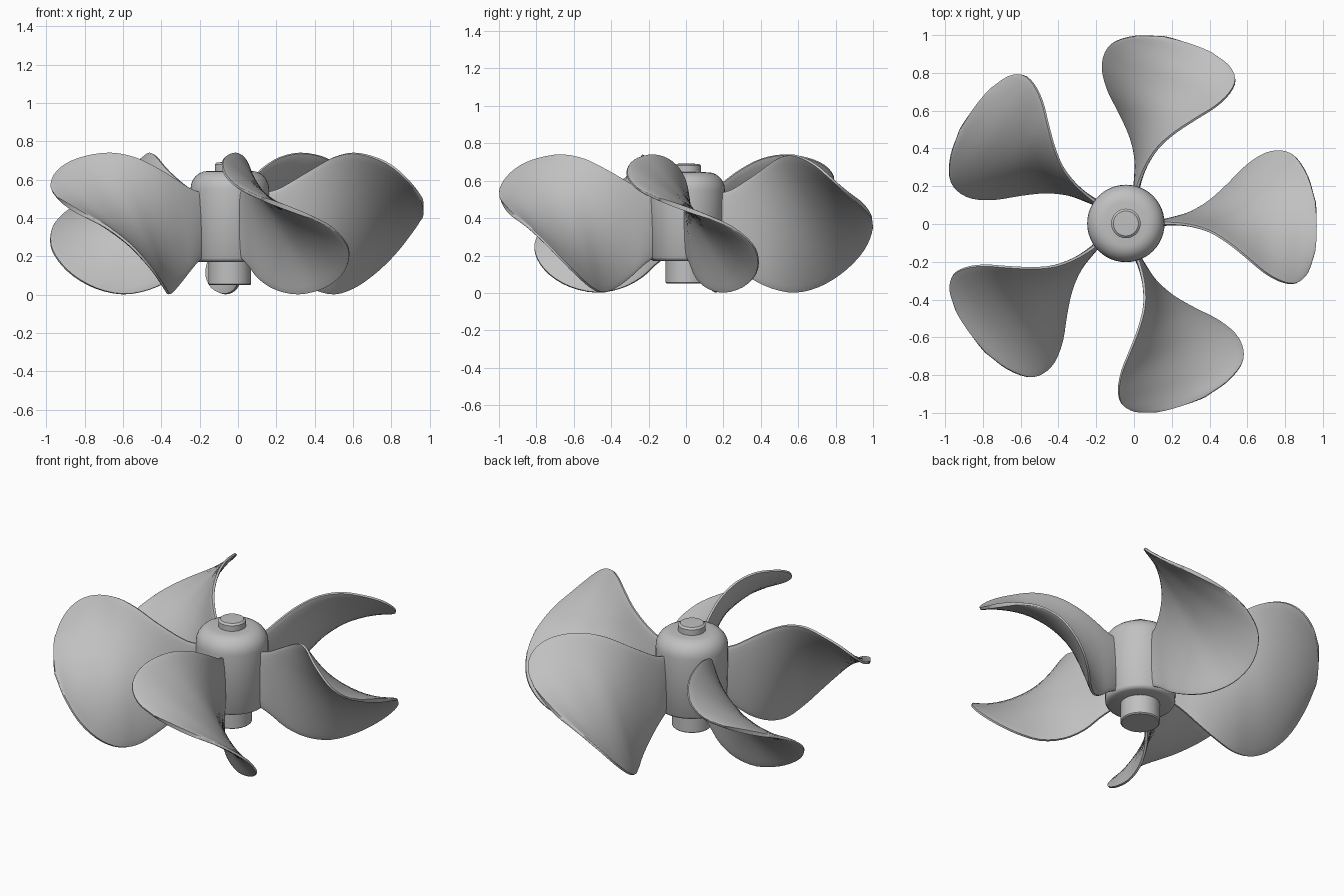
import bpy, bmesh, math
from mathutils import Vector

cube = bpy.data.objects.get("Cube")
if cube:
    bpy.data.objects.remove(cube, do_unlink=True)

AXIS = Vector((-0.043, 0.003, 0))
BLADES = 5

metal = bpy.data.materials.new("grey metal")
metal.use_nodes = True
metal.diffuse_color = (0.53, 0.53, 0.53, 1)
metal.node_tree.nodes["Principled BSDF"].inputs["Base Color"].default_value = (0.53, 0.53, 0.53, 1)


def finish(bm, name, angle):
    bmesh.ops.recalc_face_normals(bm, faces=bm.faces)
    mesh = bpy.data.meshes.new(name)
    bm.to_mesh(mesh)
    bm.free()
    mesh.materials.append(metal)
    obj = bpy.data.objects.new(name, mesh)
    bpy.context.collection.objects.link(obj)
    obj.location = AXIS
    bpy.ops.object.select_all(action='DESELECT')
    obj.select_set(True)
    bpy.context.view_layer.objects.active = obj
    bpy.ops.object.shade_smooth_by_angle(angle=math.radians(angle))
    return obj


def lathe(name, profile, sides=48):
    bm = bmesh.new()
    pts = [bm.verts.new((r, 0, z)) for r, z in profile]
    edges = [bm.edges.new(pair) for pair in zip(pts, pts[1:])]
    bmesh.ops.spin(bm, geom=pts + edges, axis=(0, 0, 1), cent=(0, 0, 0),
                   angle=math.tau, steps=sides)
    bmesh.ops.remove_doubles(bm, verts=bm.verts, dist=0.0005)
    return finish(bm, name, 35)


def smooth_path(points, t):
    """Catmull-Rom point on a list of vectors, t in 0..1."""
    s = t * (len(points) - 1)
    i = min(int(s), len(points) - 2)
    f = s - i
    b, c = points[i], points[i + 1]
    a = points[i - 1] if i else b * 2 - c
    d = points[i + 2] if i + 2 < len(points) else c * 2 - b
    return 0.5 * (2 * b + (c - a) * f + (2 * a - 5 * b + 4 * c - d) * f * f
                  + (3 * b - a - 3 * c + d) * f ** 3)


# Hub body, with rounded shoulder and a soft lower bevel
shoulder = [(0.115 + 0.09 * math.cos(a), 0.55 + 0.095 * math.sin(a))
            for a in (math.radians(d) for d in range(0, 91, 15))]
lathe("hub", [(0, 0.17), (0.175, 0.17), (0.19, 0.177), (0.198, 0.19), (0.205, 0.48)]
      + shoulder + [(0, 0.647)])

# Top cap and lower shaft
lathe("top_cap", [(0, 0.63), (0.078, 0.63), (0.078, 0.68), (0.066, 0.69), (0, 0.692)])
lathe("lower_shaft", [(0, 0.05), (0.105, 0.05), (0.112, 0.056), (0.112, 0.18), (0, 0.18)])

# Blade edges from root to tip, relative to the hub axis
upper = [Vector(p) for p in (
    (0.17, 0.0, 0.53), (0.25, 0.0, 0.55), (0.34, -0.01, 0.6), (0.44, -0.04, 0.66),
    (0.54, -0.1, 0.715), (0.64, -0.18, 0.738), (0.74, -0.263, 0.72), (0.83, -0.31, 0.68),
    (0.905, -0.315, 0.62), (0.963, -0.26, 0.555), (0.997, -0.16, 0.505))]
lower = [Vector(p) for p in (
    (0.17, 0.0, 0.2), (0.25, 0.025, 0.15), (0.34, 0.055, 0.08), (0.44, 0.115, 0.025),
    (0.54, 0.205, 0.003), (0.64, 0.305, 0.033), (0.74, 0.37, 0.1), (0.83, 0.383, 0.182),
    (0.9, 0.35, 0.262), (0.963, 0.25, 0.347), (1.003, 0.12, 0.405))]

SPAN, CHORD = 30, 14


def blade_section(t):
    """Row of points across the blade, bowed outward only towards the tip."""
    a, b = smooth_path(upper, t), smooth_path(lower, t)
    row = []
    for j in range(CHORD + 1):
        u = 0.5 - 0.5 * math.cos(math.pi * j / CHORD)
        p = a.lerp(b, u)
        radius = (1 - u) * a.xy.length + u * b.xy.length
        scale = 1 + t ** 6 * (radius / p.xy.length - 1)
        row.append(Vector((p.x * scale, p.y * scale, p.z)))
    return row


def blade(name, turn):
    bm = bmesh.new()
    grid = [blade_section(i / SPAN) for i in range(SPAN + 1)]

    # Lens-shaped thickness on both sides
    sides = []
    for sign in (1, -1):
        rows = []
        for i, row in enumerate(grid):
            out = []
            for j, p in enumerate(row):
                along = grid[min(i + 1, SPAN)][j] - grid[max(i - 1, 0)][j]
                across = row[min(j + 1, CHORD)] - row[max(j - 1, 0)]
                n = along.cross(across).normalized()
                bulge = math.sin(math.pi * j / CHORD) * (1 - 0.5 * i / SPAN)
                out.append(bm.verts.new(p + n * sign * (0.006 + 0.012 * bulge)))
            rows.append(out)
        sides.append(rows)
        for r, s in zip(rows, rows[1:]):
            for j in range(CHORD):
                bm.faces.new((r[j], r[j + 1], s[j + 1], s[j]))

    # Rim joining the two sides
    def ring(rows):
        return (rows[0] + [r[-1] for r in rows[1:]] + rows[-1][-2::-1]
                + [r[0] for r in rows[-2:0:-1]])
    front, back = ring(sides[0]), ring(sides[1])
    for k in range(len(front)):
        m = (k + 1) % len(front)
        bm.faces.new((front[k], front[m], back[m], back[k]))
    obj = finish(bm, name, 50)
    obj.rotation_euler.z = turn


for k in range(BLADES):
    blade(f"blade_{k + 1}", math.tau * k / BLADES)
